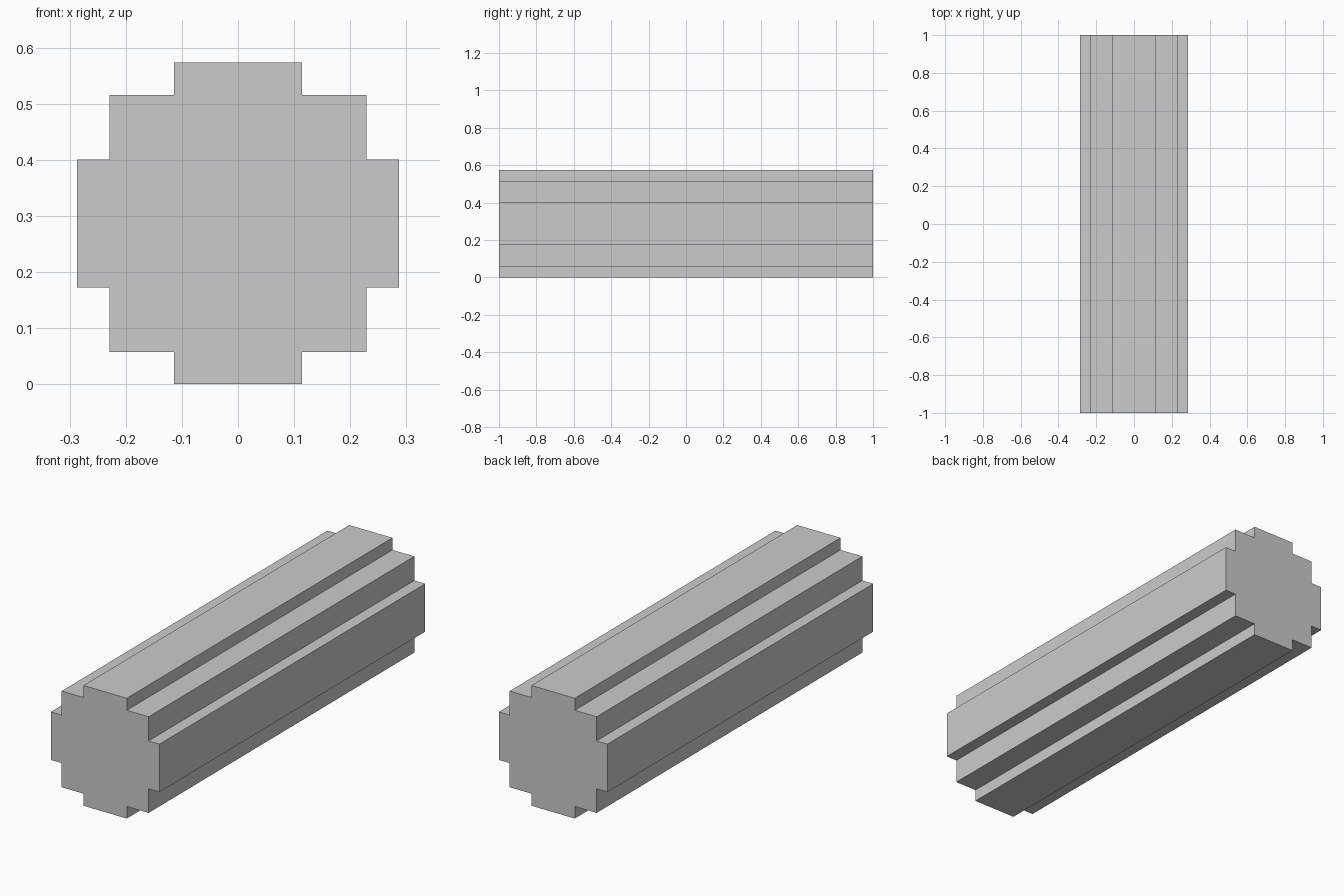
import bpy, bmesh

if "Cube" in bpy.data.objects:
    bpy.data.objects.remove(bpy.data.objects["Cube"])

# Stepped round cross-section: one corner, turned four times
OUTER, MID, INNER = 0.2865, 0.229, 0.114
LENGTH = 2.0
corner = [(OUTER, INNER), (MID, INNER), (MID, MID), (INNER, MID), (INNER, OUTER)]

profile = []
for turn in range(4):
    profile += corner
    corner = [(-z, x) for x, z in corner]

# Extrude the end face along y into a solid log
bm = bmesh.new()
end = bm.faces.new([bm.verts.new((x, -LENGTH / 2, z + OUTER)) for x, z in profile])
result = bmesh.ops.extrude_face_region(bm, geom=[end], use_keep_orig=True)
moved = [v for v in result["geom"] if isinstance(v, bmesh.types.BMVert)]
bmesh.ops.translate(bm, verts=moved, vec=(0, LENGTH, 0))
bmesh.ops.recalc_face_normals(bm, faces=bm.faces)

mesh = bpy.data.meshes.new("stepped_log")
bm.to_mesh(mesh)
bm.free()
log = bpy.data.objects.new("stepped_log", mesh)
bpy.context.collection.objects.link(log)
